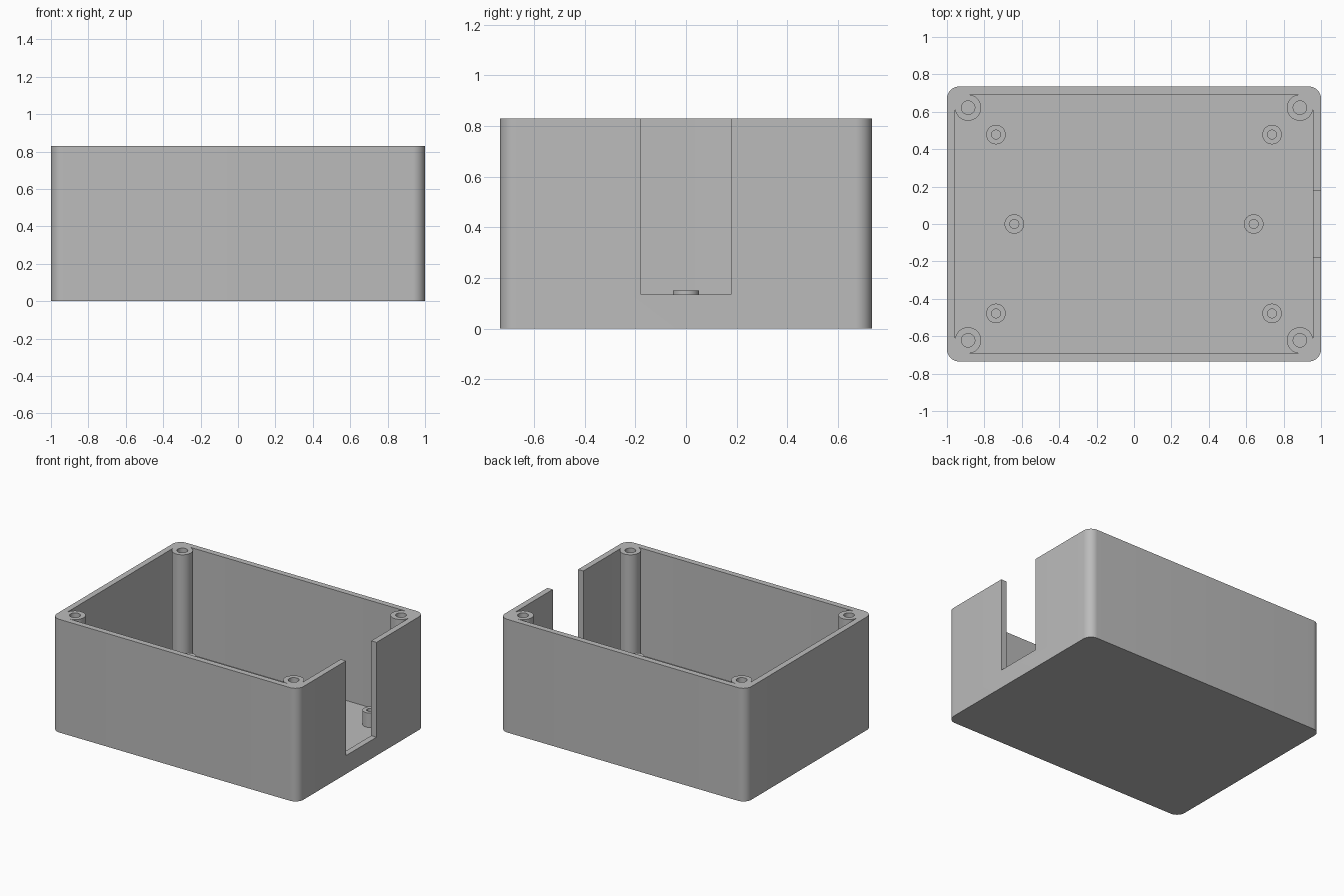
import bpy
import bmesh
from math import cos, sin, pi, radians

if "Cube" in bpy.data.objects:
    bpy.data.objects.remove(bpy.data.objects["Cube"])

HALF_X, HALF_Y, HEIGHT = 1.0, 0.735, 0.83
WALL, FLOOR = 0.043, 0.045
POST_X, POST_Y, POST_R = 0.887, 0.622, 0.07

grey = bpy.data.materials.new("plain grey")
grey.use_nodes = True
COLOUR = (0.5, 0.5, 0.5, 1)
grey.diffuse_color = COLOUR
grey.node_tree.nodes["Principled BSDF"].inputs["Base Color"].default_value = COLOUR


def rounded_outline(hx, hy, r, steps=12):
    """Counter-clockwise rounded rectangle."""
    points = []
    for i, (sx, sy) in enumerate([(1, 1), (-1, 1), (-1, -1), (1, -1)]):
        for k in range(steps + 1):
            a = (i + k / steps) * pi / 2
            points.append((sx * (hx - r) + r * cos(a), sy * (hy - r) + r * sin(a)))
    return points


def circle(r, n=48):
    return [(r * cos(2 * pi * k / n), r * sin(2 * pi * k / n)) for k in range(n)]


def hollow(name, outer, inner, bottom, top, inner_floor, centre=(0, 0)):
    """Closed cup: outer wall, rim, inner wall, floor and underside."""
    bm = bmesh.new()
    rings = [[bm.verts.new((x + centre[0], y + centre[1], z)) for x, y in pts]
             for pts, z in ((outer, bottom), (outer, top), (inner, top), (inner, inner_floor))]
    n = len(outer)
    for low, high in zip(rings, rings[1:]):
        for k in range(n):
            j = (k + 1) % n
            bm.faces.new((low[k], low[j], high[j], high[k]))
    bm.faces.new(rings[0][::-1])
    bm.faces.new(rings[-1])
    mesh = bpy.data.meshes.new(name)
    bm.to_mesh(mesh)
    bm.free()
    mesh.materials.append(grey)
    obj = bpy.data.objects.new(name, mesh)
    bpy.context.collection.objects.link(obj)
    return obj


def smooth(obj):
    bpy.ops.object.select_all(action="DESELECT")
    obj.select_set(True)
    bpy.context.view_layer.objects.active = obj
    bpy.ops.object.shade_smooth_by_angle(angle=radians(30))


# Open tray; its inner corners wrap around the screw posts
tray = hollow("tray", rounded_outline(HALF_X, HALF_Y, 0.065),
              rounded_outline(HALF_X - WALL, HALF_Y - WALL, POST_R), 0, HEIGHT, FLOOR)

# Cable slot through the left wall
bpy.ops.mesh.primitive_cube_add(size=1, location=(HALF_X, 0, 0.135 + 0.5))
cutter = bpy.context.object
cutter.name = "slot_cutter"
cutter.scale = (0.2, 0.354, 1)
cutter.hide_render = True
slot = tray.modifiers.new("slot", "BOOLEAN")
slot.operation = "DIFFERENCE"
slot.solver = "EXACT"
slot.object = cutter
bpy.context.view_layer.objects.active = tray
bpy.ops.object.modifier_apply(modifier=slot.name)
bpy.data.objects.remove(cutter)
smooth(tray)

# Full-height screw posts in the corners, short standoffs on the floor
for side_x, x_name in ((1, "left"), (-1, "right")):
    for side_y, y_name in ((-1, "front"), (1, "back")):
        where = f"{y_name}_{x_name}"
        smooth(hollow(f"{where}_screw_post", circle(POST_R), circle(0.036),
                      FLOOR - 0.01, HEIGHT, FLOOR, (side_x * POST_X, side_y * POST_Y)))
        smooth(hollow(f"{where}_standoff", circle(0.052), circle(0.024),
                      FLOOR - 0.01, 0.15, FLOOR, (side_x * 0.738, side_y * 0.478)))
    smooth(hollow(f"middle_{x_name}_standoff", circle(0.052), circle(0.024),
                  FLOOR - 0.01, 0.15, FLOOR, (side_x * 0.64, 0)))
